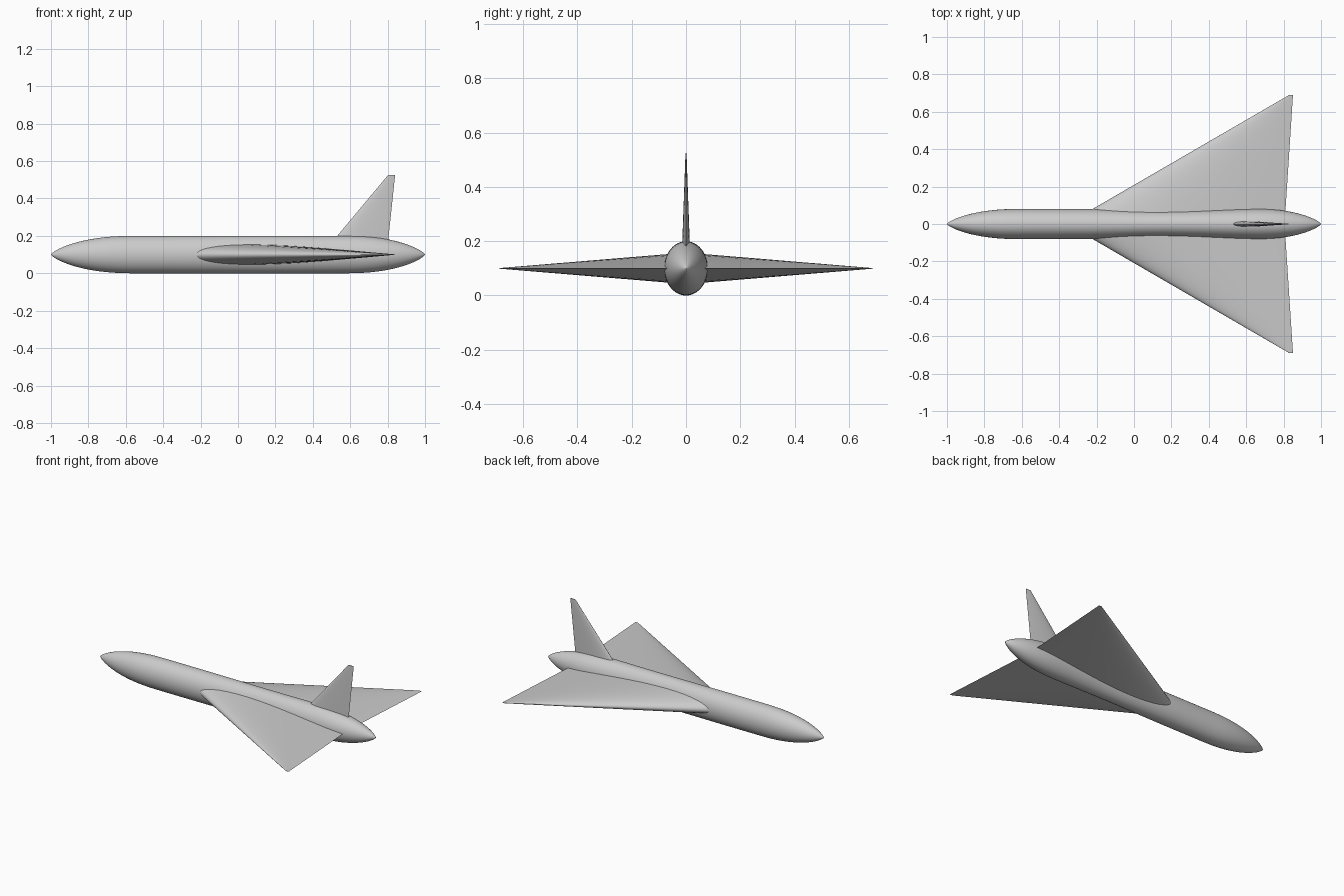
import bpy
import bmesh
import math
from mathutils import Vector

cube = bpy.data.objects.get("Cube")
if cube:
    bpy.data.objects.remove(cube, do_unlink=True)

# One plain grey finish
grey = bpy.data.materials.new("light_grey")
grey.use_nodes = True
colour = (0.6, 0.6, 0.6, 1)
grey.diffuse_color = colour
grey.node_tree.nodes["Principled BSDF"].inputs["Base Color"].default_value = colour

AXIS_Z = 0.1


def loft(name, rings):
    """Skin a closed surface over rings of points, with a cap at each end."""
    bm = bmesh.new()
    loops = [[bm.verts.new(p) for p in ring] for ring in rings]
    count = len(loops[0])
    for a, b in zip(loops, loops[1:]):
        for i in range(count):
            j = (i + 1) % count
            bm.faces.new((a[i], a[j], b[j], b[i]))
    bm.faces.new(loops[0])
    bm.faces.new(loops[-1])
    bmesh.ops.recalc_face_normals(bm, faces=bm.faces)
    mesh = bpy.data.meshes.new(name)
    bm.to_mesh(mesh)
    bm.free()
    mesh.materials.append(grey)
    obj = bpy.data.objects.new(name, mesh)
    bpy.context.collection.objects.link(obj)
    bpy.ops.object.select_all(action='DESELECT')
    obj.select_set(True)
    bpy.context.view_layer.objects.active = obj
    bpy.ops.object.shade_smooth_by_angle(angle=math.radians(35))
    return obj


def taper(x, nose, tail):
    """Relative radius along the body, rounded into a point at both ends."""
    length = nose if x < 0 else tail
    t = max(0, (abs(x) - 1 + length) / length)
    return max(0.004, max(0, 1 - t ** 2.3) ** 0.75)


def waist(x):
    """Half width, pinched slightly along the wing roots."""
    pinch = math.cos((x - 0.18) / 0.5 * math.pi / 2) ** 2 if abs(x - 0.18) < 0.5 else 0
    return 0.081 - 0.008 * pinch


# Fuselage: elliptical sections, closer together near the tips
rings = []
STATIONS, SIDES = 80, 48
for s in range(STATIONS + 1):
    x = -math.cos(math.pi * s / STATIONS)
    height = 0.1 * taper(x, 0.45, 0.43)
    width = waist(x) * taper(x, 0.4, 0.36)
    angles = [2 * math.pi * k / SIDES for k in range(SIDES)]
    rings.append([(x, width * math.cos(a), AXIS_Z + height * math.sin(a)) for a in angles])
loft("fuselage", rings)


def thickness(t):
    """Half thickness of a symmetric ten per cent aerofoil, closed at the rear."""
    return 0.5 * (0.2969 * math.sqrt(t) - 0.126 * t - 0.3516 * t**2
                  + 0.2843 * t**3 - 0.1036 * t**4)


def aerofoil(lead, trail, origin, normal):
    """Ring of points around one aerofoil section."""
    steps = 20
    chord = trail - lead
    ts = [(1 - math.cos(math.pi * k / steps)) / 2 for k in range(steps + 1)]
    sides = [(t, 1) for t in ts] + [(t, -1) for t in reversed(ts[1:-1])]
    return [Vector(origin) + Vector((lead + t * chord, 0, 0))
            + Vector(normal) * (side * thickness(t) * chord) for t, side in sides]


def blade(name, root, tip, start, end, normal):
    """Tapered aerofoil between a root and a tip section."""
    sections = []
    for k in range(9):
        f = k / 8
        lead = root[0] + (tip[0] - root[0]) * f
        trail = root[1] + (tip[1] - root[1]) * f
        sections.append(aerofoil(lead, trail, Vector(start).lerp(Vector(end), f), normal))
    return loft(name, sections)


# Delta wings
for side, label in ((-1, "front_wing"), (1, "back_wing")):
    blade(label, (-0.36, 0.805), (0.83, 0.85),
          (0, 0, AXIS_Z), (0, side * 0.69, AXIS_Z), (0, 0, 1))

# Upright tail fin
blade("tail_fin", (0.447, 0.795), (0.802, 0.84),
      (0, 0, AXIS_Z), (0, 0, 0.525), (0, 1, 0))
